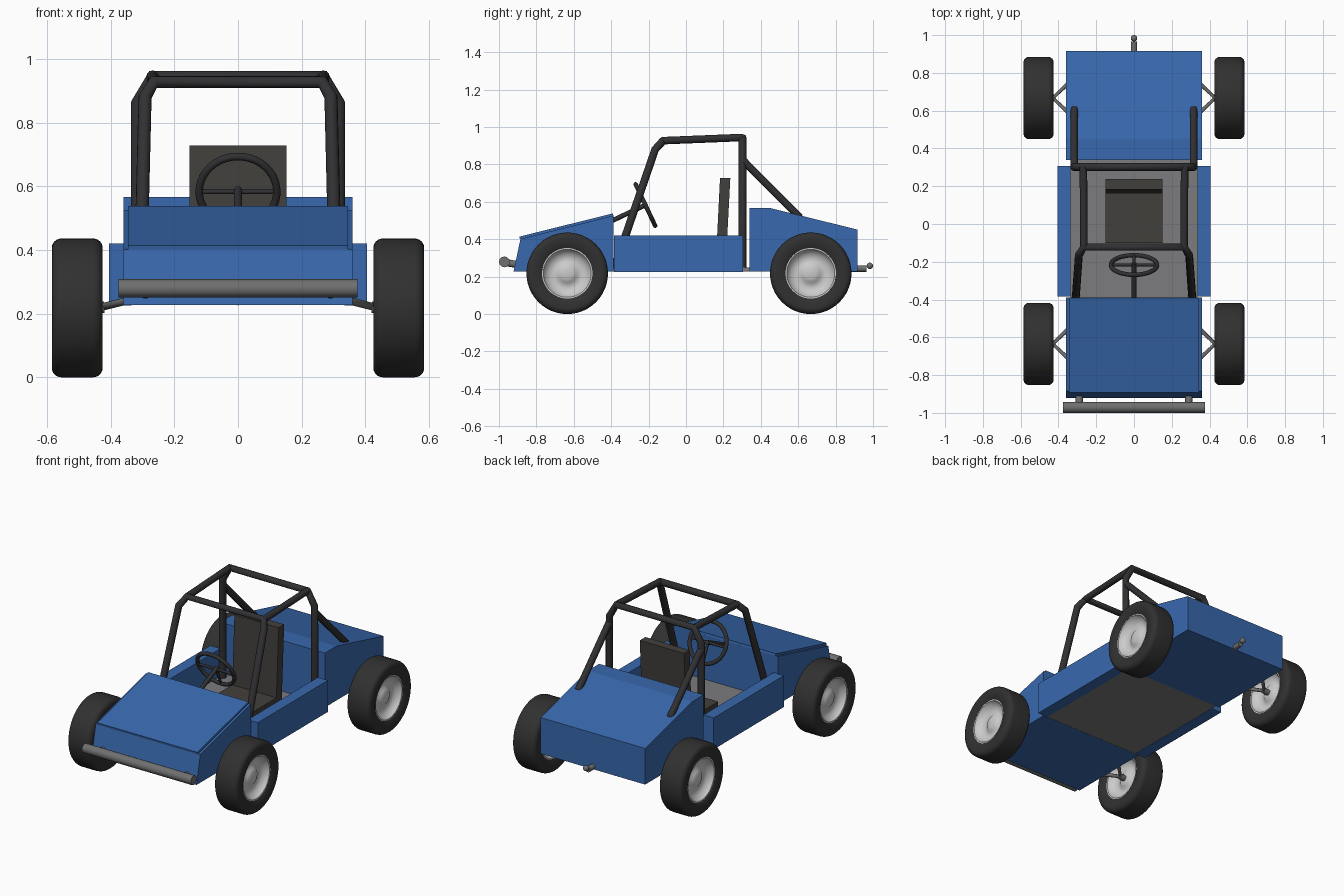
import bpy, bmesh, math
from mathutils import Vector

if "Cube" in bpy.data.objects:
    bpy.data.objects.remove(bpy.data.objects["Cube"])


def material(name, rgb):
    m = bpy.data.materials.new(name)
    m.diffuse_color = (*rgb, 1)
    m.use_nodes = True
    m.node_tree.nodes["Principled BSDF"].inputs["Base Color"].default_value = m.diffuse_color
    return m


BLUE = material("blue_paint", (0.04, 0.14, 0.42))
BLACK = material("black_tube", (0.03, 0.03, 0.033))
RUBBER = material("rubber", (0.03, 0.03, 0.03))
SEAT = material("seat_cloth", (0.055, 0.05, 0.045))
STEEL = material("steel", (0.16, 0.16, 0.16))
FLOOR = material("floor_grey", (0.2, 0.2, 0.21))


def finish(name, bm, mat=None, smooth=False):
    bmesh.ops.recalc_face_normals(bm, faces=bm.faces)
    me = bpy.data.meshes.new(name)
    bm.to_mesh(me)
    bm.free()
    ob = bpy.data.objects.new(name, me)
    bpy.context.collection.objects.link(ob)
    if mat:
        me.materials.append(mat)
    if smooth:
        bpy.ops.object.select_all(action='DESELECT')
        ob.select_set(True)
        bpy.context.view_layer.objects.active = ob
        bpy.ops.object.shade_smooth_by_angle(angle=math.radians(40))
    return ob


def prism(name, profile, x0, x1, mat=None):
    """Side profile of (y, z) points extruded from x0 to x1."""
    bm = bmesh.new()
    face = bm.faces.new([bm.verts.new((x0, y, z)) for y, z in profile])
    ext = bmesh.ops.extrude_face_region(bm, geom=[face])["geom"]
    verts = [g for g in ext if isinstance(g, bmesh.types.BMVert)]
    bmesh.ops.translate(bm, vec=(x1 - x0, 0, 0), verts=verts)
    return finish(name, bm, mat)


def box(y0, y1, z0, z1):
    return [(y0, z0), (y1, z0), (y1, z1), (y0, z1)]


def tube(name, points, r, mat=None, closed=False):
    cu = bpy.data.curves.new(name, 'CURVE')
    cu.dimensions = '3D'
    cu.bevel_depth = r
    cu.bevel_resolution = 4
    cu.use_fill_caps = True
    sp = cu.splines.new('POLY')
    sp.points.add(len(points) - 1)
    for p, co in zip(sp.points, points):
        p.co = (*co, 1)
    sp.use_cyclic_u = closed
    sp.use_smooth = True
    if mat:
        cu.materials.append(mat)
    ob = bpy.data.objects.new(name, cu)
    bpy.context.collection.objects.link(ob)
    return ob


def lathe(name, profile, centre, mat=None, steps=48):
    """Profile of (x, radius) points spun about the x axis."""
    bm = bmesh.new()
    vs = [bm.verts.new((x, 0, r)) for x, r in profile]
    edges = [bm.edges.new(p) for p in zip(vs, vs[1:])]
    bmesh.ops.spin(bm, geom=vs + edges, cent=(0, 0, 0), axis=(1, 0, 0),
                   angle=math.tau, steps=steps)
    bmesh.ops.remove_doubles(bm, verts=bm.verts, dist=1e-4)
    ob = finish(name, bm, mat, True)
    ob.location = centre
    return ob


# Body: front nose, hood panel, rear deck, side sills, floor
prism("front_body", [(-0.922, 0.227), (-0.885, 0.402), (-0.388, 0.526), (-0.388, 0.227)],
      -0.36, 0.36, BLUE)
prism("hood_panel", [(-0.888, 0.401), (-0.891, 0.414), (-0.391, 0.538), (-0.388, 0.525)],
      -0.345, 0.345, BLUE)
prism("rear_body", [(0.34, 0.227), (0.916, 0.227), (0.916, 0.452), (0.452, 0.566), (0.34, 0.566)],
      -0.36, 0.36, BLUE)
prism("floor_pan", box(-0.388, 0.34, 0.228, 0.25), -0.336, 0.336, FLOOR)
for s, side in ((-1, "left"), (1, "right")):
    prism(side + "_sill", box(-0.384, 0.306, 0.225, 0.421), s * 0.335, s * 0.405, BLUE)

# Seat
prism("seat_cushion", box(-0.1, 0.2, 0.25, 0.3), -0.152, 0.152, SEAT)
prism("seat_back", [(0.158, 0.25), (0.212, 0.25), (0.237, 0.728), (0.182, 0.728)],
      -0.152, 0.152, SEAT)

# Roll cage
half_front = [(0.308, -0.385, 0.24), (0.292, -0.165, 0.88), (0.265, -0.122, 0.927)]
half_main = [(0.316, 0.302, 0.24), (0.316, 0.302, 0.86), (0.268, 0.302, 0.944)]
for name, half in (("front_hoop", half_front), ("main_hoop", half_main)):
    tube(name, half + [(-x, y, z) for x, y, z in reversed(half)], 0.021, BLACK)
for s, side in ((-1, "left"), (1, "right")):
    tube(side + "_roof_bar", [(s * 0.265, -0.122, 0.927), (s * 0.268, 0.302, 0.944)], 0.02, BLACK)
    tube(side + "_rear_stay", [(s * 0.316, 0.302, 0.825), (s * 0.316, 0.61, 0.515)], 0.02, BLACK)

# Steering wheel, spokes and column
c = Vector((0, -0.217, 0.583))
up = Vector((0, -0.113, 0.24)).normalized()
right = Vector((1, 0, 0))
R = 0.122
ring = [c + R * (math.cos(a) * right + math.sin(a) * up)
        for a in (math.tau * i / 40 for i in range(40))]
tube("steering_wheel", ring, 0.012, BLACK, closed=True)
tube("steering_cross_spoke", [c - R * right, c + R * right], 0.008, BLACK)
tube("steering_lower_spoke", [c, c - R * up], 0.008, BLACK)
axis = right.cross(up).normalized()
if axis.y < 0:
    axis = -axis
tube("steering_column", [c + 0.012 * axis, c - 0.23 * axis], 0.013, BLACK)

# Wheels and suspension arms
W, RO, RI, F = 0.08, 0.218, 0.135, 0.03
corner = [(W - F + F * math.cos(a), RO - F + F * math.sin(a))
          for a in (math.pi / 2 * i / 6 for i in range(7))]
half_tyre = [(0.055, RI - 0.003), (0.068, RI), (0.077, RI + 0.018)] + corner
tyre = half_tyre + [(-x, r) for x, r in reversed(half_tyre)]
half_rim = [(0.048, 0), (0.047, 0.03), (0.04, 0.047), (0.03, 0.06), (0.028, 0.08),
            (0.036, 0.105), (0.055, 0.122), (0.067, 0.128), (0.068, 0.138)]
rim = half_rim + [(-x, r) for x, r in reversed(half_rim)]
for y, end in ((-0.635, "front"), (0.667, "rear")):
    for s, side in ((-1, "left"), (1, "right")):
        pre = end + "_" + side
        lathe(pre + "_tyre", tyre, (s * 0.505, y, RO), RUBBER)
        lathe(pre + "_rim", rim, (s * 0.505, y, RO))
        tube(pre + "_wishbone", [(s * 0.33, y - 0.095, 0.245), (s * 0.43, y, 0.22),
                                 (s * 0.33, y + 0.095, 0.245)], 0.012, STEEL)
        tube(pre + "_axle_stub", [(s * 0.42, y, 0.22), (s * 0.47, y, RO)], 0.018, STEEL)

# Front bumper with two mounts
tube("front_bumper", [(-0.375, -0.971, 0.279), (0.375, -0.971, 0.279)], 0.029, STEEL)
for s, side in ((-1, "left"), (1, "right")):
    tube(side + "_bumper_mount", [(s * 0.29, -0.971, 0.277), (s * 0.29, -0.89, 0.262)], 0.019, STEEL)

# Rear tow hitch
tube("tow_bar", [(0, 0.88, 0.243), (0, 0.965, 0.243)], 0.017, STEEL)
ball = [(0.017 * math.cos(a), 0.017 * math.sin(a)) for a in (math.pi * i / 10 for i in range(11))]
lathe("tow_ball", ball, (0, 0.983, 0.258), STEEL, 20)
